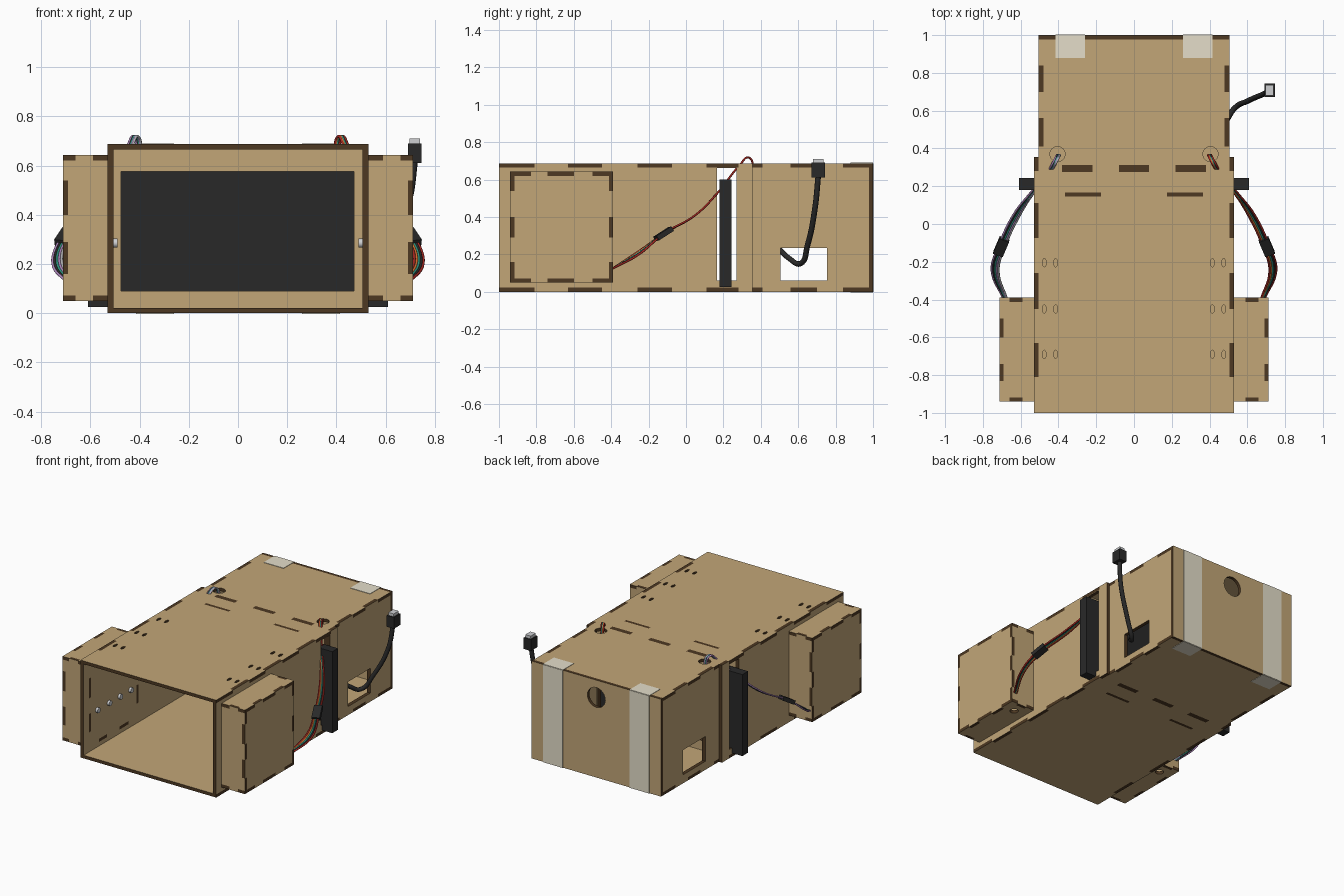
import bpy, bmesh, math
from mathutils import Vector, Matrix

if "Cube" in bpy.data.objects:
    bpy.data.objects.remove(bpy.data.objects["Cube"], do_unlink=True)


def material(name, r, g, b):
    m = bpy.data.materials.new(name)
    m.use_nodes = True
    m.diffuse_color = (r, g, b, 1)
    m.node_tree.nodes["Principled BSDF"].inputs["Base Color"].default_value = (r, g, b, 1)
    return m


WOOD = material("plywood", .54, .38, .187)
EDGE = material("burnt_edge", .075, .04, .016)
BLACK = material("black_plastic", .022, .022, .022)
TAPE = material("clear_tape", .78, .73, .59)
METAL = material("metal", .62, .63, .65)
RED = material("red_wire", .38, .02, .015)
ORANGE = material("orange_wire", .7, .17, .03)
TEAL = material("teal_wire", .03, .32, .23)
PURPLE = material("purple_wire", .42, .24, .5)
GREY = material("grey_wire", .45, .45, .47)

T, H = .022, .687          # sheet thickness, case height
WF, WB = .53, .505         # half widths of front and back sections
STEP, INNER = .355, 1 - T  # where the case narrows, inside of back panel


def add_box(bm, a, b):
    lo = Vector(map(min, a, b))
    hi = Vector(map(max, a, b))
    m = Matrix.Translation((lo + hi) / 2) @ Matrix.Diagonal((*(hi - lo), 1))
    bmesh.ops.create_cube(bm, size=1, matrix=m)


def add_round(bm, centre, axis, rx, ry, depth, segments=24):
    rot = Vector((0, 0, 1)).rotation_difference(Vector(axis)).to_matrix().to_4x4()
    m = Matrix.Translation(centre) @ rot @ Matrix.Diagonal((rx, ry, depth, 1))
    bmesh.ops.create_cone(bm, cap_ends=True, segments=segments, radius1=1,
                          radius2=1, depth=1, matrix=m)


def finish(name, bm, *mats):
    me = bpy.data.meshes.new(name)
    bm.to_mesh(me)
    bm.free()
    for m in mats:
        me.materials.append(m)
    ob = bpy.data.objects.new(name, me)
    bpy.context.scene.collection.objects.link(ob)
    return ob


def block(name, a, b, mat):
    bm = bmesh.new()
    add_box(bm, a, b)
    return finish(name, bm, mat)


def sheet(axis, a, b, cuts):
    """Flat sheet on a grid of cells, leaving out the cells inside cuts."""
    boxes = [([round(min(p), 4) for p in zip(c, d)], [round(max(p), 4) for p in zip(c, d)])
             for c, d in [(a, b), *cuts]]
    (lo, hi), holes = boxes[0], boxes[1:]
    u, v = [i for i in range(3) if i != axis]
    lines = {i: sorted({k for box in boxes for k in (box[0][i], box[1][i])
                        if lo[i] <= k <= hi[i]}) for i in (u, v)}
    bm, verts = bmesh.new(), {}

    def vert(p, q):
        if (p, q) not in verts:
            co = Vector(lo)
            co[u], co[v] = p, q
            verts[p, q] = bm.verts.new(co)
        return verts[p, q]

    for p0, p1 in zip(lines[u], lines[u][1:]):
        for q0, q1 in zip(lines[v], lines[v][1:]):
            p, q = (p0 + p1) / 2, (q0 + q1) / 2
            if not any(l[u] < p < h[u] and l[v] < q < h[v] for l, h in holes):
                bm.faces.new([vert(p0, q0), vert(p1, q0), vert(p1, q1), vert(p0, q1)])
    ret = bmesh.ops.extrude_face_region(bm, geom=bm.faces[:])
    shift = Vector([hi[i] - lo[i] if i == axis else 0 for i in range(3)])
    bmesh.ops.translate(bm, vec=shift,
                        verts=[g for g in ret["geom"] if isinstance(g, bmesh.types.BMVert)])
    bmesh.ops.recalc_face_normals(bm, faces=bm.faces)
    return bm


def panel(name, axis, a, b, tabs=(), cuts=(), rounds=()):
    """Laser-cut sheet: notches and holes removed, tabs added, edges burnt."""
    ob = finish(name, sheet(axis, a, b, cuts), WOOD, EDGE)
    if rounds:
        cb = bmesh.new()
        for centre, rx, ry in rounds:
            add_round(cb, centre, [i == axis for i in range(3)], rx, ry, .1)
        cutter = finish("cutter", cb)
        cutter.hide_render = True
        mod = ob.modifiers.new("cut", "BOOLEAN")
        mod.operation, mod.solver, mod.object = "DIFFERENCE", "EXACT", cutter
        dg = bpy.context.evaluated_depsgraph_get()
        me = bpy.data.meshes.new_from_object(ob.evaluated_get(dg))
        ob.modifiers.clear()
        ob.data = me
        bpy.data.objects.remove(cutter, do_unlink=True)
    bm = bmesh.new()
    bm.from_mesh(ob.data)
    for c, d in tabs:
        add_box(bm, c, d)
    bm.normal_update()
    for f in bm.faces:
        f.material_index = 0 if abs(f.normal[axis]) > .9 else 1
    bm.to_mesh(ob.data)
    bm.free()


def cable(name, points, radius, mat):
    cu = bpy.data.curves.new(name, "CURVE")
    cu.dimensions = "3D"
    cu.bevel_depth, cu.bevel_resolution, cu.resolution_u = radius, 2, 8
    cu.use_fill_caps = True
    sp = cu.splines.new("BEZIER")
    sp.bezier_points.add(len(points) - 1)
    for p, co in zip(sp.bezier_points, points):
        p.co = co
        p.handle_left_type = p.handle_right_type = "AUTO"
    cu.materials.append(mat)
    bpy.context.scene.collection.objects.link(bpy.data.objects.new(name, cu))


# Finger ranges along y for the case walls, along x for the cross walls
FRONT_TABS = [(-.81, -.63), (-.45, -.26), (-.075, .11), (.28, STEP)]
BACK_TABS = [(.41, .56), (.70, .84)]
BEZEL_TABS = [(-.365, -.175), (.175, .365)]
DIVIDER_TABS = [(-.38, -.22), (-.08, .08), (.22, .38)]
BEZEL_Y, DIVIDER_Y = (.145, .167), (.276, .312)
LEVELS = {"bottom": (0, T), "top": (H - T, H)}


def wall_tabs(s, w, ranges, z):
    return [((s * (w - .025), p, z[0]), (s * w, q, z[1])) for p, q in ranges]


def cross_tabs(y, ranges, z):
    return [((p, y[0], z[0]), (q, y[1], z[1])) for p, q in ranges]


# Top and bottom of the case
for name, z in LEVELS.items():
    cuts = cross_tabs(BEZEL_Y, BEZEL_TABS, z) + cross_tabs(DIVIDER_Y, DIVIDER_TABS, z)
    rounds = []
    for s in (-1, 1):
        cuts += wall_tabs(s, WF, FRONT_TABS, z) + wall_tabs(s, WB, BACK_TABS, z)
        cuts.append(((s * WB, STEP, z[0]), (s * WF, INNER, z[1])))
        if name == "top":
            rounds.append(((s * .405, .37, z[1]), .04, .04))
            rounds += [((s * x, y, z[1]), .01, .022)
                       for x in (.415, .475) for y in (-.205, -.45, -.69)]
    panel("case_" + name, 2, (-WF, -1, z[0]), (WF, INNER, z[1]), (), cuts, rounds)

# Cross walls: bezel in front of the screen, divider behind it, back panel
for name, y, w, ranges in (("screen_bezel", BEZEL_Y, WB, BEZEL_TABS),
                           ("divider", DIVIDER_Y, WB - .025, DIVIDER_TABS)):
    tabs = [t for z in LEVELS.values() for t in cross_tabs(y, ranges, z)]
    panel(name, 1, (-w, y[0], T), (w, y[1], H - T), tabs,
          [((-.475, y[0], .09), (.472, y[1], .575))])
panel("back_panel", 1, (-WB, INNER, 0), (WB, 1, H), (), (), [((0, .99, .565), .07, .07)])
block("screen", (-.61, .18, .025), (.61, .243, .6), BLACK)

# Tape strips wrapped over the back
for s in (-1, 1):
    for face, y0, y1, z0, z1 in (("top", .88, 1.0, H, H + .003), ("bottom", .88, 1.0, -.003, 0),
                                 ("back", 1.0, 1.003, 0, H)):
        block("tape_" + face, (s * .26, y0, z0), (s * .415, y1, z1), TAPE)

# Side box joints
BX, BY, BZ = (WF, .712), (-.94, -.39), (.05, .642)
ENDS = {"front": (BY[0], BY[0] + T), "back": (BY[1] - T, BY[1])}
LIDS = {"bottom": (BZ[0], BZ[0] + T), "top": (BZ[1] - T, BZ[1])}
Y_TABS, Z_TABS, X_TABS = [(-.83, -.74), (-.6, -.5)], [(.16, .29), (.4, .54)], [(.59, .66)]

for s in (-1, 1):
    side = "left_" if s > 0 else "right_"
    outer = (s * (BX[1] - T), s * BX[1])
    root = (s * (WF - .025), s * WF)

    # Tabs where the side box meets the case wall
    end_roots = {n: [((root[0], y[0], p), (root[1], y[1], q)) for p, q in Z_TABS]
                 for n, y in ENDS.items()}
    lid_roots = {n: [((root[0], p, z[0]), (root[1], q, z[1])) for p, q in Y_TABS]
                 for n, z in LIDS.items()}

    # Case walls
    wall_cuts = [((root[0], .167, .06), (root[1], .27, H - T - .003))]
    wall_cuts += sum(end_roots.values(), []) + sum(lid_roots.values(), [])
    tabs = [t for z in LEVELS.values() for t in wall_tabs(s, WF, FRONT_TABS, z)]
    panel(side + "front_wall", 0, (root[0], -1, T), (root[1], STEP, H - T), tabs, wall_cuts)
    tabs = [t for z in LEVELS.values() for t in wall_tabs(s, WB, BACK_TABS, z)]
    panel(side + "back_wall", 0, (s * (WB - .025), DIVIDER_Y[0], T), (s * WB, INNER, H - T),
          tabs, [((s * (WB - .025), .505, .06), (s * WB, .755, .235))])

    # Side box: outer sheet, two ends, two lids
    outer_to_end = {n: [((outer[0], y[0], p), (outer[1], y[1], q)) for p, q in Z_TABS]
                    for n, y in ENDS.items()}
    outer_to_lid = {n: [((outer[0], p, z[0]), (outer[1], q, z[1])) for p, q in Y_TABS]
                    for n, z in LIDS.items()}
    end_to_lid = {(e, l): [((s * p, y[0], z[0]), (s * q, y[1], z[1])) for p, q in X_TABS]
                  for e, y in ENDS.items() for l, z in LIDS.items()}
    panel(side + "box_outer", 0, (outer[0], BY[0] + T, BZ[0] + T),
          (outer[1], BY[1] - T, BZ[1] - T),
          sum(outer_to_end.values(), []) + sum(outer_to_lid.values(), []))
    for n, y in ENDS.items():
        panel(side + "box_" + n, 1, (s * BX[0], y[0], BZ[0] + T), (s * BX[1], y[1], BZ[1] - T),
              end_roots[n] + end_to_lid[n, "top"] + end_to_lid[n, "bottom"], outer_to_end[n])
    for n, z in LIDS.items():
        hole = [((s * .62, -.48, z[0]), .028, .028)] if n == "bottom" else []
        panel(side + "box_" + n, 2, (s * BX[0], BY[0], z[0]), (s * BX[1], BY[1], z[1]),
              lid_roots[n], outer_to_lid[n] + end_to_lid["front", n] + end_to_lid["back", n], hole)

    # Bolts inside the case
    bm = bmesh.new()
    for y in (-.85, -.72, -.6, -.48):
        add_round(bm, (s * .5, y, .285), (1, 0, 0), .018, .018, .022, 16)
    finish(side + "bolts", bm, METAL)

    # Wire loom looping from the side box into the case and out of the top hole
    colours = (RED, ORANGE, TEAL, BLACK, RED) if s > 0 else (GREY, PURPLE, TEAL, BLACK, PURPLE)
    for i, mat in enumerate(colours):
        d = (i - 2) * .009
        path = [(.68 + d / 2, -.40, .12), (.735 + d, -.25, .21 - d / 2), (.70 + d, -.12, .31),
                (.62 + d, .05, .41), (.535 + d / 2, .17, .53), (.44 + d / 2, .29, .68),
                (.415 + d / 2, .335, .718), (.40 + d / 2, .365, .64)]
        cable(side + "wire", [(s * x, y, z) for x, y, z in path], .0055, mat)

    # Sleeve around the loom
    bm = bmesh.new()
    aim = Vector((s * -.06, .14, .09)).normalized()
    turn = Vector((0, 1, 0)).rotation_difference(aim).to_matrix().to_4x4()
    bmesh.ops.create_cube(bm, size=1, matrix=Matrix.Translation((s * .703, -.12, .31)) @ turn
                          @ Matrix.Diagonal((.055, .1, .028, 1)))
    finish(side + "sleeve", bm, BLACK)

# Power lead and plug
cable("power_lead", [(.45, .50, .225), (.49, .55, .18), (.53, .61, .15), (.60, .65, .25),
                     (.69, .69, .45), (.718, .708, .63)], .015, BLACK)
block("plug_body", (.69, .672, .61), (.746, .744, .69), BLACK)
block("plug_tip", (.697, .68, .69), (.739, .736, .71), METAL)

for ob in bpy.context.scene.objects:
    if ob.name.endswith("bolts"):
        bpy.context.view_layer.objects.active = ob
        ob.select_set(True)
        bpy.ops.object.shade_smooth_by_angle(angle=math.radians(40))
        ob.select_set(False)
